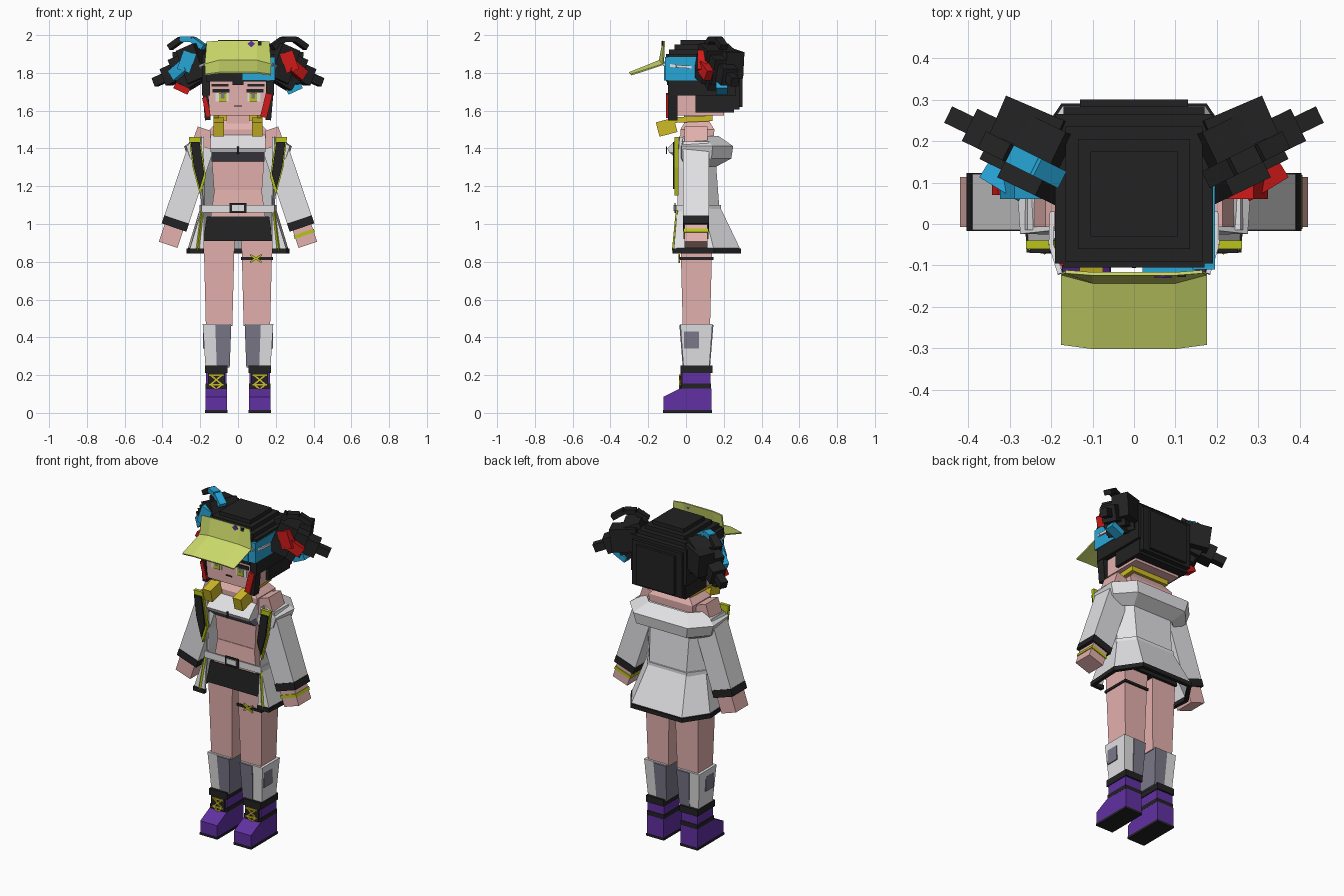
import bpy, bmesh
from math import pi, sin
from mathutils import Vector, Matrix

cube = bpy.data.objects.get("Cube")
if cube:
    bpy.data.objects.remove(cube, do_unlink=True)


def material(name, red, green, blue):
    mat = bpy.data.materials.new(name)
    mat.use_nodes = True
    mat.diffuse_color = (red, green, blue, 1)
    mat.node_tree.nodes["Principled BSDF"].inputs["Base Color"].default_value = mat.diffuse_color
    return mat


SKIN = material("skin", .77, .44, .42)
WHITE = material("white cloth", .76, .75, .77)
BLACK = material("black", .016, .016, .017)
LIME = material("visor lime", .62, .72, .15)
NEON = material("neon trim", .49, .56, .01)
BLUE = material("blue", .02, .38, .68)
RED = material("red", .63, .01, .01)
PURPLE = material("purple", .12, .03, .36)
GOLD = material("gold", .63, .5, .02)
GREY = material("grey", .2, .19, .25)


def finish(bm, name, mat):
    bmesh.ops.recalc_face_normals(bm, faces=bm.faces)
    mesh = bpy.data.meshes.new(name)
    bm.to_mesh(mesh)
    bm.free()
    mesh.materials.append(mat)
    ob = bpy.data.objects.new(name, mesh)
    bpy.context.collection.objects.link(ob)
    return ob


def both(ob):
    """Repeat a left-hand part on the right."""
    ob.modifiers.new("mirror", 'MIRROR')


def loft(name, mat, rings, closed=True):
    """Skin a series of point rings; closed rings also get end caps."""
    bm = bmesh.new()
    rows = [[bm.verts.new(point) for point in ring] for ring in rings]
    count = len(rows[0])
    for a, b in zip(rows, rows[1:]):
        for i in range(count if closed else count - 1):
            j = (i + 1) % count
            bm.faces.new((a[i], a[j], b[j], b[i]))
    if closed:
        bm.faces.new(rows[0])
        bm.faces.new(rows[-1])
    return finish(bm, name, mat)


def sheet(name, mat, rings, thick):
    """Open cloth or plastic sheet with a thickness."""
    solid = loft(name, mat, rings, closed=False).modifiers.new("thickness", 'SOLIDIFY')
    solid.thickness = thick
    solid.offset = 0


def block(name, mat, low, high, wide, front=-.03, back=.14, x=0, taper=1):
    """Upright box; taper scales its bottom end."""
    y, deep = (front + back) / 2, back - front
    corners = ((-.5, -.5), (.5, -.5), (.5, .5), (-.5, .5))
    return loft(name, mat, [[(x + wide * k * u, y + deep * k * v, z) for u, v in corners]
                            for z, k in ((low, taper), (high, 1))])


def beam(name, mat, start, end, wide, high):
    """Box running from one point to another."""
    start, end = Vector(start), Vector(end)
    run = end - start
    bm = bmesh.new()
    bmesh.ops.create_cube(bm, size=1)
    turn = run.to_track_quat('Y', 'Z').to_matrix().to_4x4()
    bm.transform(Matrix.Translation((start + end) / 2) @ turn @ Matrix.Diagonal((wide, run.length, high, 1)))
    return finish(bm, name, mat)


def side_profile(name, mat, outline, x, wide):
    return loft(name, mat, [[(x + end * wide / 2, y, z) for y, z in outline] for end in (-1, 1)])


def front_plate(name, mat, outline, y, thick=.01):
    return loft(name, mat, [[(x, depth, z) for x, z in outline] for depth in (y, y + thick)])


def mark(name, mat, x, z, wide, high, y):
    """Thin rectangular plate on a front surface."""
    return block(name, mat, z - high / 2, z + high / 2, wide, front=y - .006, back=y, x=x)


def wrap(z, side, front, back, edge=.18):
    """Open horseshoe section: front edge, side, back corner, mirrored."""
    half = [(edge, front), (side - .01, front), (side, front + (back - front) * .6), (side * .65, back)]
    return [(x, y, z) for x, y in half] + [(-x, y, z) for x, y in reversed(half)]


# Torso and clothing
block("waist", SKIN, low=1, high=1.18, wide=.25, front=-.02, back=.12, taper=1.2)
block("chest", SKIN, low=1.18, high=1.5, wide=.3, back=.15, taper=.85)
block("shoulders", SKIN, low=1.5, high=1.55, wide=.2, taper=1.5, front=0, back=.12)
block("neck", SKIN, low=1.5, high=1.6, wide=.12, front=-.01, back=.12)
block("shorts", BLACK, low=.91, high=1.04, wide=.33, front=-.035, back=.145, taper=1.12)
side_profile("top", WHITE, [(.14, 1.47), (-.03, 1.47), (-.1, 1.4), (-.09, 1.38), (.14, 1.38)], x=0, wide=.29)
side_profile("top_underside", GREY, [(.14, 1.38), (-.09, 1.38), (-.03, 1.33), (.14, 1.33)], x=0, wide=.28)
mark("top_clasp", BLACK, x=0, z=1.39, wide=.01, high=.04, y=-.1)

# Coat, from shoulders to flared hem
hem = wrap(.87, side=.26, front=-.06, back=.28)
sheet("coat_body", WHITE, [wrap(1.46, side=.2, front=-.03, back=.16), wrap(1.3, side=.2, front=-.04, back=.155),
                           wrap(1.1, side=.19, front=-.04, back=.17), hem], thick=.012)
sheet("coat_hem", BLACK, [hem, [Vector(p) - Vector((0, 0, .025)) for p in hem]], thick=.025)
sheet("coat_collar", WHITE, [wrap(1.31, side=.21, front=0, back=.16), wrap(1.35, side=.26, front=-.02, back=.235),
                             wrap(1.41, side=.28, front=-.02, back=.245),
                             wrap(1.46, side=.2, front=-.01, back=.17)], thick=.012)
sheet("belt", WHITE, [wrap(z, side=.2, front=-.05, back=.18, edge=0) for z in (1.06, 1.1)], thick=.01)
mark("buckle", BLACK, x=0, z=1.085, wide=.09, high=.055, y=-.055)
mark("buckle_centre", WHITE, x=0, z=1.085, wide=.065, high=.03, y=-.06)

# Lapels and front trim
lapel = [Vector(p) for p in ((.2, 1.46), (.26, 1.46), (.24, 1.3), (.2, 1.15), (.17, 1.25))]
middle = sum(lapel, Vector((0, 0))) / len(lapel)
both(front_plate("lapel_trims", NEON, lapel, y=-.06, thick=.02))
both(front_plate("lapels", BLACK, [middle.lerp(p, .8) for p in lapel], y=-.07, thick=.02))
both(beam("skirt_trims", NEON, (.19, -.046, 1.07), (.215, -.066, .86), wide=.012, high=.012))

# Arms, sleeves and cuffs
shoulder, hand = Vector((.164, .053, 1.5)), Vector((.37, .053, .89))


def arm_part(name, mat, start, end, wide, high):
    return beam(name, mat, shoulder.lerp(hand, start), shoulder.lerp(hand, end), wide, high)


both(arm_part("arms", SKIN, 0, 1, wide=.12, high=.104))
both(arm_part("sleeves", WHITE, .14, .79, wide=.136, high=.136))
both(arm_part("cuffs", BLACK, .78, .85, wide=.14, high=.138))
arm_part("wrist_band", NEON, .89, .92, wide=.13, high=.112)

# Legs and socks
both(block("thighs", SKIN, low=.46, high=.95, wide=.165, x=.1, taper=.85))
both(block("socks", WHITE, low=.24, high=.47, wide=.15, x=.112, taper=.8))
both(block("sock_inner_panels", GREY, low=.24, high=.465, wide=.085, front=-.035, back=.145, x=.078, taper=.8))
both(block("sock_patches", GREY, low=.34, high=.43, wide=.02, front=-.01, back=.07, x=.175))
block("thigh_band", BLACK, low=.81, high=.825, wide=.17, front=-.034, back=.145, x=.1)
for slope in (-.02, .02):
    beam("band_charm", NEON, (.065, -.037, .817 - slope), (.125, -.037, .817 + slope), wide=.008, high=.01)

# Boots
BOOT = .115
both(block("boot_shafts", PURPLE, low=.1, high=.22, wide=.11, front=-.02, back=.13, x=BOOT))
both(block("boot_tops", BLACK, low=.21, high=.25, wide=.12, x=BOOT))
both(block("boot_straps", BLACK, low=.13, high=.155, wide=.116, front=-.025, back=.133, x=BOOT))
both(block("boot_tongues", BLACK, low=.1, high=.24, wide=.09, back=-.02, x=BOOT))
both(side_profile("boot_feet", PURPLE, [(-.12, .01), (.135, .01), (.135, .13), (-.03, .13), (-.12, .085)],
                  x=BOOT, wide=.115))
both(block("soles", BLACK, low=0, high=.014, wide=.12, front=-.122, back=.137, x=BOOT))
for z in (.1, .15):
    for reach in (-.03, .03):
        both(beam("crossed_laces", GOLD, (BOOT - reach, -.033, z), (BOOT + reach, -.033, z + .05), wide=.008, high=.008))
    both(mark("straight_laces", GOLD, x=BOOT, z=z + .05, wide=.075, high=.008, y=-.03))

# Headphones round the neck
both(beam("earcups", GOLD, (.103, -.055, 1.525), (.103, -.15, 1.5), wide=.056, high=.078))
both(beam("headphone_arms", GOLD, (.115, -.07, 1.55), (.115, .14, 1.56), wide=.03, high=.03))
block("headphone_back", GOLD, low=1.545, high=1.575, wide=.26, front=.11)

# Head and face
FACE = -.085
block("head", SKIN, low=1.575, high=1.9, wide=.31, front=FACE, back=.2)
mark("mouth", BLACK, x=0, z=1.625, wide=.04, high=.006, y=FACE)
both(mark("eyelashes", BLACK, x=.09, z=1.705, wide=.09, high=.02, y=FACE))
both(mark("brows", BLACK, x=.095, z=1.735, wide=.09, high=.014, y=FACE))
both(mark("eye_whites", WHITE, x=.085, z=1.67, wide=.07, high=.045, y=FACE))
both(mark("irises", NEON, x=.08, z=1.67, wide=.04, high=.045, y=FACE - .002))
both(mark("pupils", GREY, x=.08, z=1.68, wide=.018, high=.03, y=FACE - .004))

# Hair: main mass, stepped crown and fringe
block("hair_main", BLACK, low=1.68, high=1.9, wide=.38, back=.265)
block("hair_nape", BLACK, low=1.59, high=1.7, wide=.35, front=.05, back=.255)
block("hair_back", BLACK, low=1.62, high=1.86, wide=.26, front=.2, back=.3)
block("hair_back_wide", BLACK, low=1.605, high=1.88, wide=.34, front=.2, back=.283)
for step in range(3):
    inset = step * .03
    block("hair_crown", BLACK, low=1.8, high=1.925 + inset * .8, wide=.33 - inset * 2,
          front=-.09 + inset, back=.235 - inset)
block("fringe", BLACK, low=1.755, high=1.9, wide=.34, front=-.105, back=-.05)
block("fringe_tuft", BLACK, low=1.735, high=1.78, wide=.06, front=-.1, back=-.07)
block("blue_fringe", BLUE, low=1.76, high=1.86, wide=.13, front=-.116, back=-.06, x=.085)
block("blue_fringe_side", BLUE, low=1.76, high=1.885, wide=.055, front=-.11, x=.168)
both(block("side_hair", BLACK, low=1.68, high=1.9, wide=.042, front=-.095, back=.02, x=.17))
both(beam("side_locks", BLACK, (.175, -.07, 1.72), (.16, -.07, 1.55), wide=.05, high=.03))
beam("left_red_lock", RED, (.165, -.09, 1.69), (.135, -.09, 1.565), wide=.03, high=.036)
beam("right_red_lock", RED, (-.18, -.085, 1.67), (-.155, -.085, 1.57), wide=.03, high=.022)

# Pigtails: shrinking overlapping blocks
root, tip = Vector((.17, .13, 1.87)), Vector((.44, .26, 1.75))
for i in range(4):
    size = .17 - .042 * i
    start = i * .22
    both(beam("pigtails", BLACK, root.lerp(tip, start), root.lerp(tip, start + .34), wide=size, high=size * 1.1))
both(beam("pigtail_backs", BLACK, (.18, .2, 1.86), (.32, .26, 1.84), wide=.1, high=.14))
both(beam("pigtail_lower_locks", BLACK, (.2, .14, 1.8), (.29, .17, 1.745), wide=.1, high=.09))

# Coloured streaks and arched horns of hair
for name, side, streak, curl, curl_y in (("left", 1, RED, BLUE, .19), ("right", -1, BLUE, RED, .1)):
    beam(name + "_streak", streak, (side * .255, .085, 1.91), (side * .29, .085, 1.81), wide=.05, high=.07)
    beam(name + "_streak_end", streak, (side * .28, .085, 1.84), (side * .345, .125, 1.785), wide=.05, high=.06)
    beam(name + "_curl", curl, (side * .335, curl_y, 1.735), (side * .26, curl_y, 1.7), wide=.06, high=.035)
    arch = [(side * (.18 + .18 * t), .11 + .09 * t, 1.935 + .05 * sin(pi * t)) for t in (0, 1 / 3, 2 / 3, 1)]
    for i, (start, end) in enumerate(zip(arch, arch[1:])):
        colour = BLUE if side < 0 and i < 2 else BLACK
        beam(name + "_horn", colour, start, end, wide=.045, high=.03)


# Visor: band on the forehead flowing into the brim
def visor_row(half, y, z, sag):
    return [(-half, y + sag, z - sag), (-.1, y, z), (.1, y, z), (half, y + sag, z - sag)]


sheet("visor", LIME, [visor_row(.165, y=-.12, z=1.97, sag=.005), visor_row(.175, y=-.14, z=1.865, sag=.02),
                      visor_row(.175, y=-.3, z=1.8, sag=.01)], thick=.008)
front_plate("visor_gem", PURPLE, [(.05, 1.955), (.07, 1.935), (.09, 1.955), (.07, 1.97)], y=-.13)
mark("visor_mark", BLACK, x=.115, z=1.955, wide=.02, high=.02, y=-.122)
both(beam("visor_straps", WHITE, (.178, -.12, 1.845), (.2, -.05, 1.835), wide=.012, high=.014))
both(beam("visor_strap_ends", WHITE, (.2, -.05, 1.835), (.197, .03, 1.83), wide=.012, high=.014))
